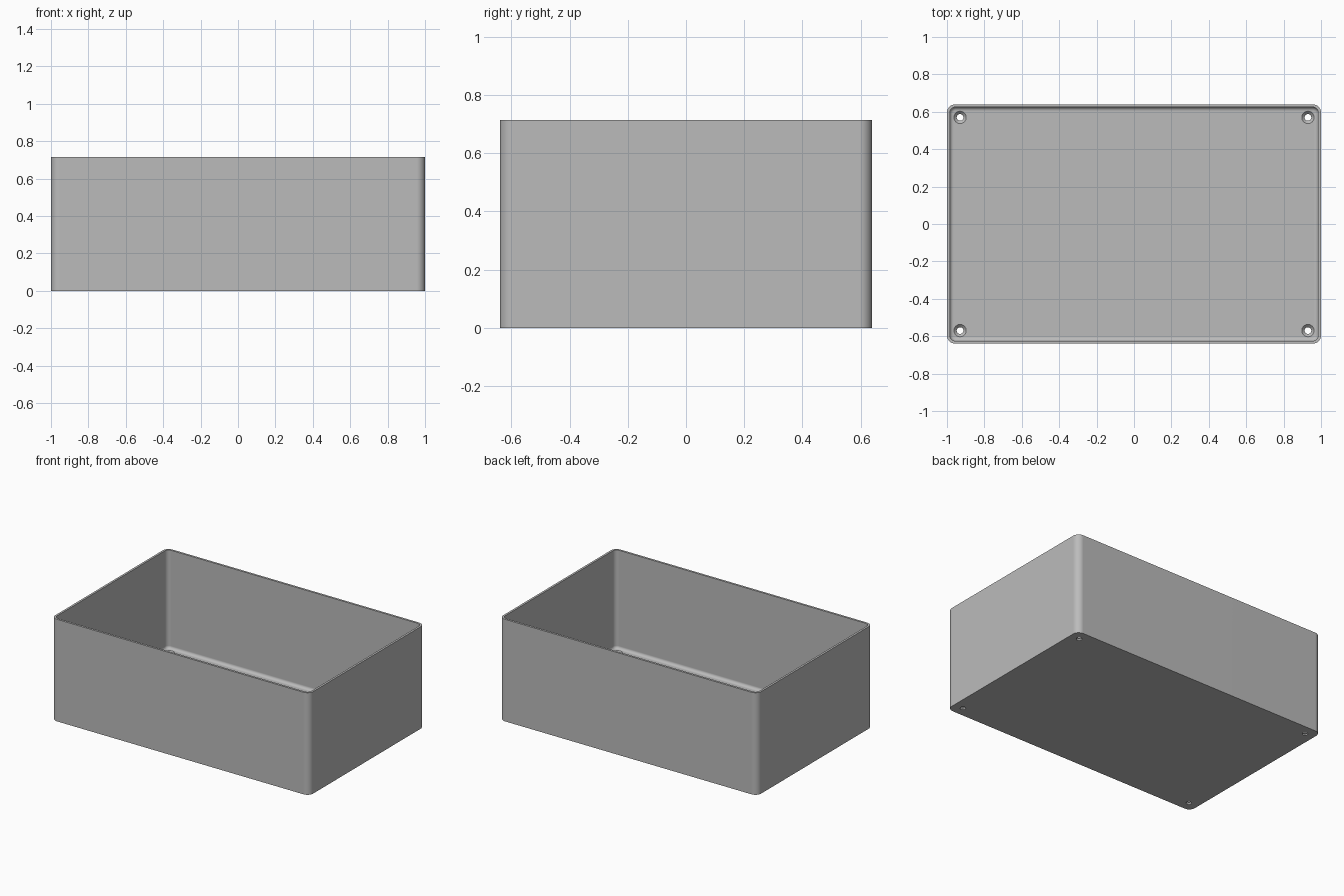
import bpy
import bmesh
from math import cos, sin, pi, radians

if "Cube" in bpy.data.objects:
    bpy.data.objects.remove(bpy.data.objects["Cube"], do_unlink=True)

HALF_X, HALF_Y, HEIGHT = 1.0, 0.64, 0.715
CORNER, WALL, FLOOR, FILLET = 0.045, 0.015, 0.025, 0.02
HOLE_X, HOLE_Y, HOLE_R, SINK_R = 0.93, 0.57, 0.018, 0.033
STEPS = 8

grey = bpy.data.materials.new("plain grey")
grey.use_nodes = True
colour = (0.5, 0.5, 0.5, 1.0)
grey.diffuse_color = colour
grey.node_tree.nodes["Principled BSDF"].inputs["Base Color"].default_value = colour

bm = bmesh.new()


def rounded_loop(inset, z):
    """Rounded rectangle of vertices, inset from the outer wall."""
    r = CORNER - inset
    loop = []
    for quarter, (sx, sy) in enumerate([(1, 1), (-1, 1), (-1, -1), (1, -1)]):
        for i in range(STEPS + 1):
            a = (quarter + i / STEPS) * pi / 2
            loop.append(bm.verts.new((sx * (HALF_X - CORNER) + r * cos(a),
                                      sy * (HALF_Y - CORNER) + r * sin(a), z)))
    return loop


def circle_loop(x, y, r, z, count=32):
    return [bm.verts.new((x + r * cos(2 * pi * i / count),
                          y + r * sin(2 * pi * i / count), z)) for i in range(count)]


def skin(loops):
    """Join each loop to the next with quads."""
    for a, b in zip(loops, loops[1:]):
        for i in range(len(a)):
            j = (i + 1) % len(a)
            bm.faces.new((a[i], a[j], b[j], b[i]))


def fill(loops):
    """Flat face bounded by the first loop, with the others as holes."""
    edges = []
    for loop in loops:
        for i, v in enumerate(loop):
            w = loop[(i + 1) % len(loop)]
            edges.append(bm.edges.get((v, w)) or bm.edges.new((v, w)))
    bmesh.ops.triangle_fill(bm, edges=edges, use_beauty=True, normal=(0, 0, 1))


# Outer wall, rim, inner wall and rounded inside bottom edge
shell = [rounded_loop(0, 0), rounded_loop(0, HEIGHT), rounded_loop(WALL, HEIGHT)]
for i in range(7):
    a = i / 6 * pi / 2
    shell.append(rounded_loop(WALL + FILLET * (1 - cos(a)),
                              FLOOR + FILLET * (1 - sin(a))))
skin(shell)

# Countersunk screw holes in the corners
tops, bottoms = [], []
for sx in (-1, 1):
    for sy in (-1, 1):
        x, y = sx * HOLE_X, sy * HOLE_Y
        hole = [circle_loop(x, y, SINK_R, FLOOR),
                circle_loop(x, y, HOLE_R, FLOOR - SINK_R + HOLE_R),
                circle_loop(x, y, HOLE_R, 0)]
        skin(hole)
        tops.append(hole[0])
        bottoms.append(hole[-1])

# Floor and underside
fill([shell[-1]] + tops)
fill([shell[0]] + bottoms)
bmesh.ops.recalc_face_normals(bm, faces=bm.faces[:])

mesh = bpy.data.meshes.new("open_box")
bm.to_mesh(mesh)
bm.free()
mesh.materials.append(grey)
box = bpy.data.objects.new("open_box", mesh)
bpy.context.collection.objects.link(box)

# Smooth rounds, flat panels
bpy.ops.object.select_all(action="DESELECT")
box.select_set(True)
bpy.context.view_layer.objects.active = box
bpy.ops.object.shade_smooth_by_angle(angle=radians(30))
normals = box.modifiers.new("flat_panels", "WEIGHTED_NORMAL")
normals.keep_sharp = True
